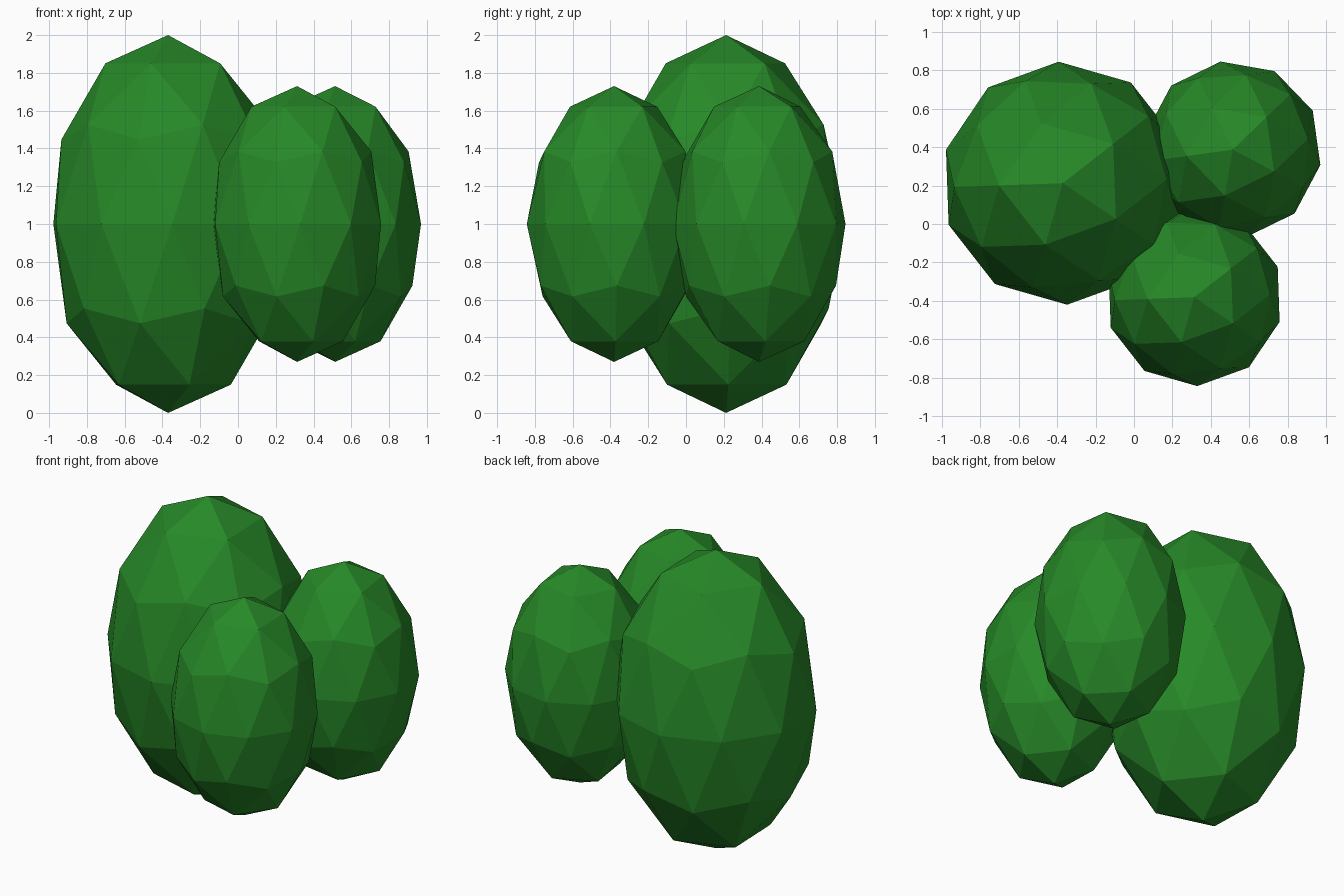
import bpy
import math

# Remove the default cube only
cube = bpy.data.objects.get("Cube")
if cube:
    bpy.data.objects.remove(cube, do_unlink=True)

# Single leaf colour
leaf_green = bpy.data.materials.new("leaf_green")
leaf_green.use_nodes = True
colour = (0.02, 0.25, 0.021, 1)
leaf_green.diffuse_color = colour
leaf_green.node_tree.nodes["Principled BSDF"].inputs["Base Color"].default_value = colour


def foliage(name, x, y, radius, half_height, turn):
    """Low-poly, flat-shaded egg of leaves, stretched upward."""
    bpy.ops.mesh.primitive_ico_sphere_add(subdivisions=2, radius=1, location=(x, y, 1))
    obj = bpy.context.object
    obj.name = name
    obj.scale = (radius, radius, half_height)
    obj.rotation_euler.z = math.radians(turn)
    obj.data.materials.append(leaf_green)
    bpy.ops.object.shade_flat()
    return obj


# One large clump with two smaller ones on its left side
foliage("large_foliage", -0.37, 0.212, 0.632, 1.0, 38)
foliage("front_foliage", 0.313, -0.381, 0.462, 0.73, 38)
foliage("back_foliage", 0.514, 0.387, 0.462, 0.73, 44)
